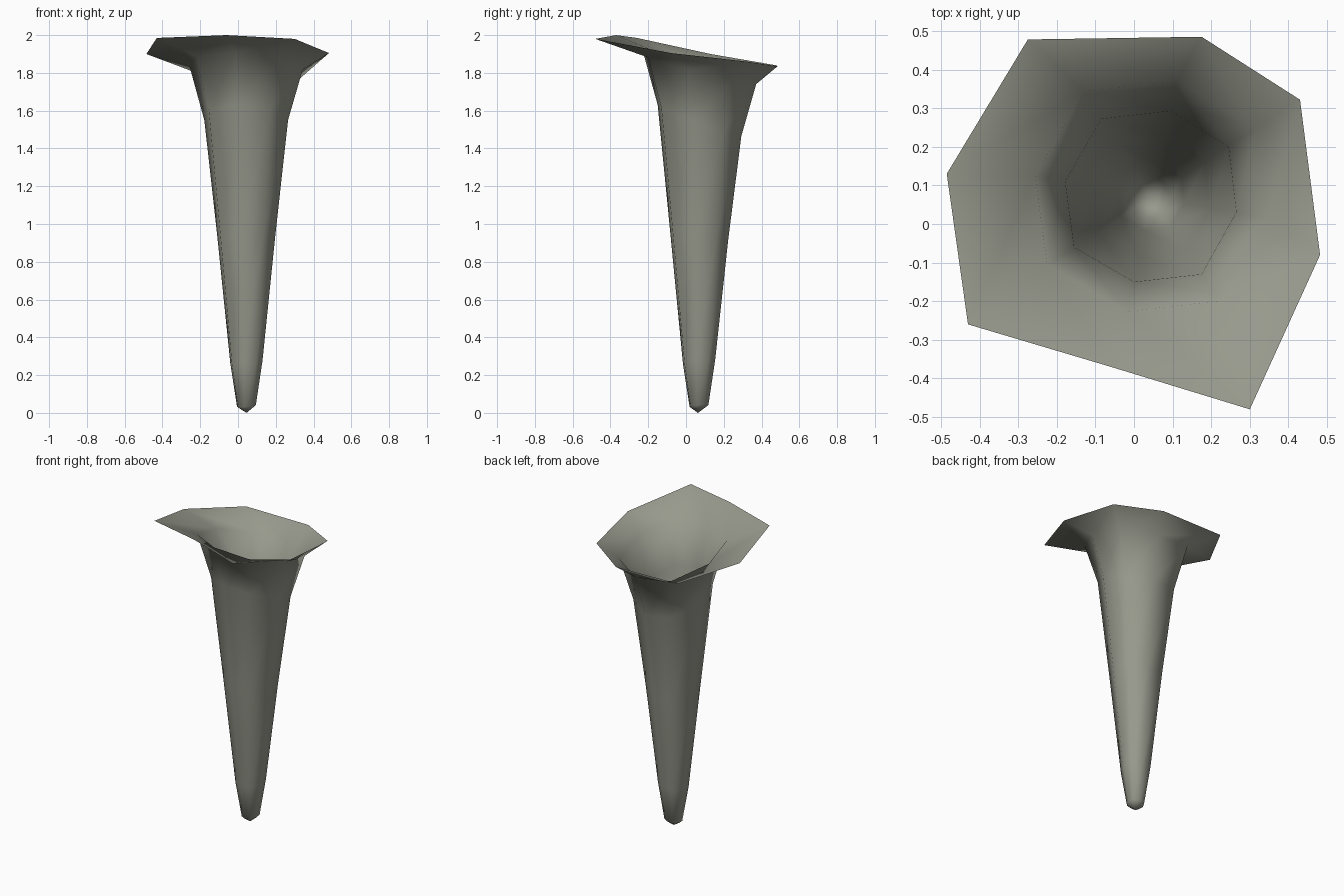
import bpy
import bmesh

cube = bpy.data.objects.get("Cube")
if cube:
    bpy.data.objects.remove(cube)

# Grey-green stone colour
stone = bpy.data.materials.new("grey_green")
stone.use_nodes = True
colour = (0.31, 0.32, 0.265, 1.0)
stone.diffuse_color = colour
bsdf = stone.node_tree.nodes["Principled BSDF"]
bsdf.inputs["Base Color"].default_value = colour
bsdf.inputs["Roughness"].default_value = 0.9

# Axis of the stem and its eight-sided cross-section
CX, CY = 0.045, 0.068
SECTION = [(-0.085, 0.272), (-0.178, 0.11), (-0.155, -0.06), (0.0, -0.15),
           (0.175, -0.13), (0.265, 0.03), (0.245, 0.2), (0.095, 0.293)]

# Uneven flared lip
LIP = [(-0.275, 0.478, 1.84), (-0.485, 0.13, 1.9), (-0.43, -0.26, 1.985),
       (-0.06, -0.37, 2.0), (0.3, -0.48, 1.98), (0.482, -0.08, 1.905),
       (0.43, 0.322, 1.86), (0.175, 0.485, 1.835)]

# Stem levels: height, scale of section, tilt along x, tilt along y
LEVELS = [(0.037, 0.225, 0.1, 0.08), (0.27, 0.385, 0.1, 0.12),
          (0.93, 0.69, 0.0, -0.1), (1.55, 1.0, -0.06, -0.36),
          (1.825, 1.35, -0.075, -0.26)]


def stem_ring(bm, z, scale, tilt_x, tilt_y):
    """Scaled, tilted copy of the cross-section."""
    ring = []
    for x, y in SECTION:
        dx, dy = (x - CX) * scale, (y - CY) * scale
        ring.append(bm.verts.new((CX + dx, CY + dy, z + tilt_x * dx + tilt_y * dy)))
    return ring


# Open funnel, lofted from the pointed foot to the lip
bm = bmesh.new()
rings = [stem_ring(bm, *level) for level in LEVELS]
rings.append([bm.verts.new(p) for p in LIP])
tip = bm.verts.new((CX, CY - 0.005, 0.0))
for i in range(len(SECTION)):
    j = (i + 1) % len(SECTION)
    bm.faces.new((tip, rings[0][j], rings[0][i]))
    for low, high in zip(rings, rings[1:]):
        bm.faces.new((low[i], low[j], high[j], high[i]))
for face in bm.faces:
    face.smooth = True

mesh = bpy.data.meshes.new("flared_funnel")
bm.to_mesh(mesh)
bm.free()
mesh.materials.append(stone)
funnel = bpy.data.objects.new("flared_funnel", mesh)
bpy.context.collection.objects.link(funnel)
